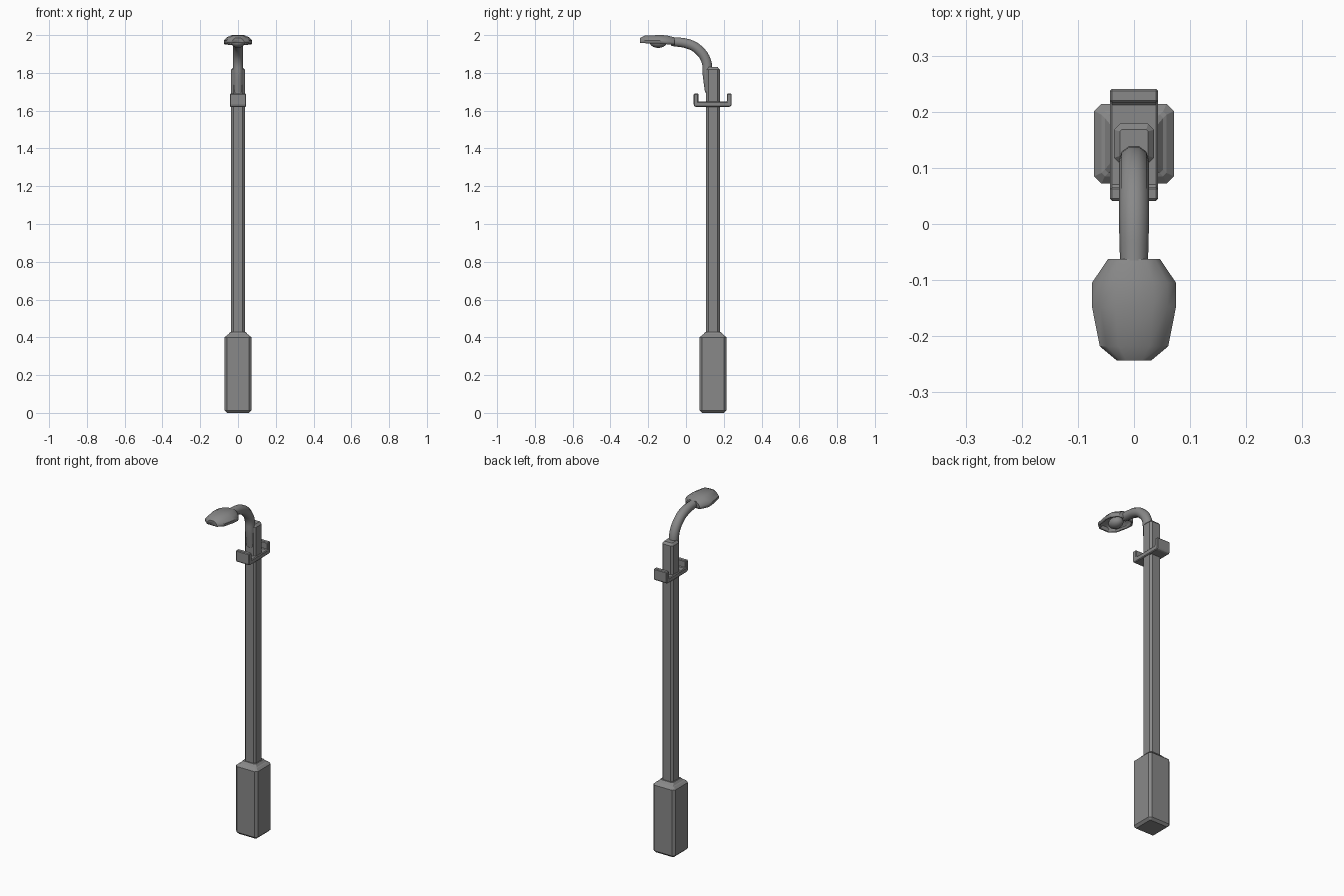
import bpy, bmesh, math
from mathutils import Vector

cube = bpy.data.objects.get("Cube")
if cube:
    bpy.data.objects.remove(cube, do_unlink=True)

POST_Y = 0.143

grey = bpy.data.materials.new("painted grey metal")
grey.use_nodes = True
colour = (0.25, 0.25, 0.25, 1)
grey.diffuse_color = colour
grey.node_tree.nodes["Principled BSDF"].inputs["Base Color"].default_value = colour


def finish(name, mesh, smooth=None):
    """Link a mesh as a named object, with optional smoothing by angle."""
    mesh.materials.clear()
    mesh.materials.append(grey)
    ob = bpy.data.objects.new(name, mesh)
    bpy.context.scene.collection.objects.link(ob)
    if smooth:
        bpy.ops.object.select_all(action='DESELECT')
        ob.select_set(True)
        bpy.context.view_layer.objects.active = ob
        bpy.ops.object.shade_smooth_by_angle(angle=math.radians(smooth))
    return ob


def loft(name, rings, closed=True, smooth=None):
    """Skin rings of points; both ends are capped."""
    bm = bmesh.new()
    vs = [[bm.verts.new(p) for p in ring] for ring in rings]
    n = len(vs[0])
    for a, b in zip(vs, vs[1:]):
        for i in range(n if closed else n - 1):
            j = (i + 1) % n
            bm.faces.new((a[i], a[j], b[j], b[i]))
    bm.faces.new(vs[0][::-1])
    bm.faces.new(vs[-1])
    bmesh.ops.recalc_face_normals(bm, faces=bm.faces)
    mesh = bpy.data.meshes.new(name)
    bm.to_mesh(mesh)
    bm.free()
    return finish(name, mesh, smooth)


def square_ring(z, half, cut):
    """Square with cut corners around the post axis."""
    k = half - cut
    pts = [(half, -k), (half, k), (k, half), (-k, half),
           (-half, k), (-half, -k), (-k, -half), (k, -half)]
    return [(x, POST_Y + y, z) for x, y in pts]


# Base box with a stepped shoulder
loft("base", [square_ring(*r) for r in [
    (0, 0.058, 0.004), (0.013, 0.071, 0.013), (0.4, 0.071, 0.013),
    (0.412, 0.058, 0.006), (0.415, 0.052, 0.006), (0.428, 0.042, 0.008)]])

# Square post with cut corners
loft("post", [square_ring(*r) for r in [
    (0.4, 0.036, 0.011), (1.817, 0.036, 0.011), (1.83, 0.025, 0.003)]])

# U-shaped bracket through the post
half_u = [(0.075, 1.648), (0.075, 1.69), (0.1, 1.69), (0.1, 1.628), (0.092, 1.62)]
u_profile = half_u + [(-y, z) for y, z in reversed(half_u)]
bracket = loft("bracket", [[(x, POST_Y + y - 0.002, z) for y, z in u_profile]
                           for x in (-0.043, 0.043)])
bevel = bracket.modifiers.new("soft edges", 'BEVEL')
bevel.width = 0.004
bevel.segments = 1

# Curved arm
curve = bpy.data.curves.new("arm_path", 'CURVE')
curve.dimensions = '3D'
curve.bevel_depth = 0.027
curve.bevel_resolution = 3
curve.use_fill_caps = True
curve.resolution_u = 4
path = [(0.126, 1.70), (0.114, 1.79), (0.107, 1.863), (0.067, 1.922),
        (0.012, 1.953), (-0.075, 1.966)]
spline = curve.splines.new('BEZIER')
spline.bezier_points.add(len(path) - 1)
for point, (y, z) in zip(spline.bezier_points, path):
    point.co = Vector((0, y, z))
    point.handle_left_type = point.handle_right_type = 'AUTO'
spline.bezier_points[-1].radius = 0.92
helper = bpy.data.objects.new("arm_path", curve)
bpy.context.scene.collection.objects.link(helper)
bpy.context.view_layer.update()
arm_mesh = bpy.data.meshes.new_from_object(
    helper.evaluated_get(bpy.context.evaluated_depsgraph_get()))
bpy.data.objects.remove(helper, do_unlink=True)
finish("arm", arm_mesh, 40)


# Lamp hood: an open-bottomed shell of arched sections
def arch(y, w, top, bottom):
    h = top - bottom
    side = [(w, bottom), (w, bottom + 0.35 * h), (0.8 * w, bottom + 0.72 * h),
            (0.45 * w, top)]
    return [(x, y, z) for x, z in side] + [(-x, y, z) for x, z in reversed(side)]


hood = loft("lamp_hood", [arch(*s) for s in [
    (-0.062, 0.046, 1.988, 1.948), (-0.105, 0.075, 1.999, 1.952),
    (-0.147, 0.075, 2.0, 1.955), (-0.218, 0.061, 1.997, 1.957),
    (-0.243, 0.031, 1.985, 1.957)]], closed=False, smooth=35)
up = sum((p.normal.z for p in hood.data.polygons))
shell = hood.modifiers.new("shell thickness", 'SOLIDIFY')
shell.thickness = 0.01
shell.offset = -1 if up > 0 else 1

# Rounded bulb under the hood
bm = bmesh.new()
bmesh.ops.create_uvsphere(bm, u_segments=16, v_segments=10, radius=1)
for v in bm.verts:
    v.co = Vector((v.co.x * 0.036, v.co.y * 0.045 - 0.147, v.co.z * 0.03 + 1.962))
bulb = bpy.data.meshes.new("bulb")
bm.to_mesh(bulb)
bm.free()
finish("bulb", bulb, 60)
